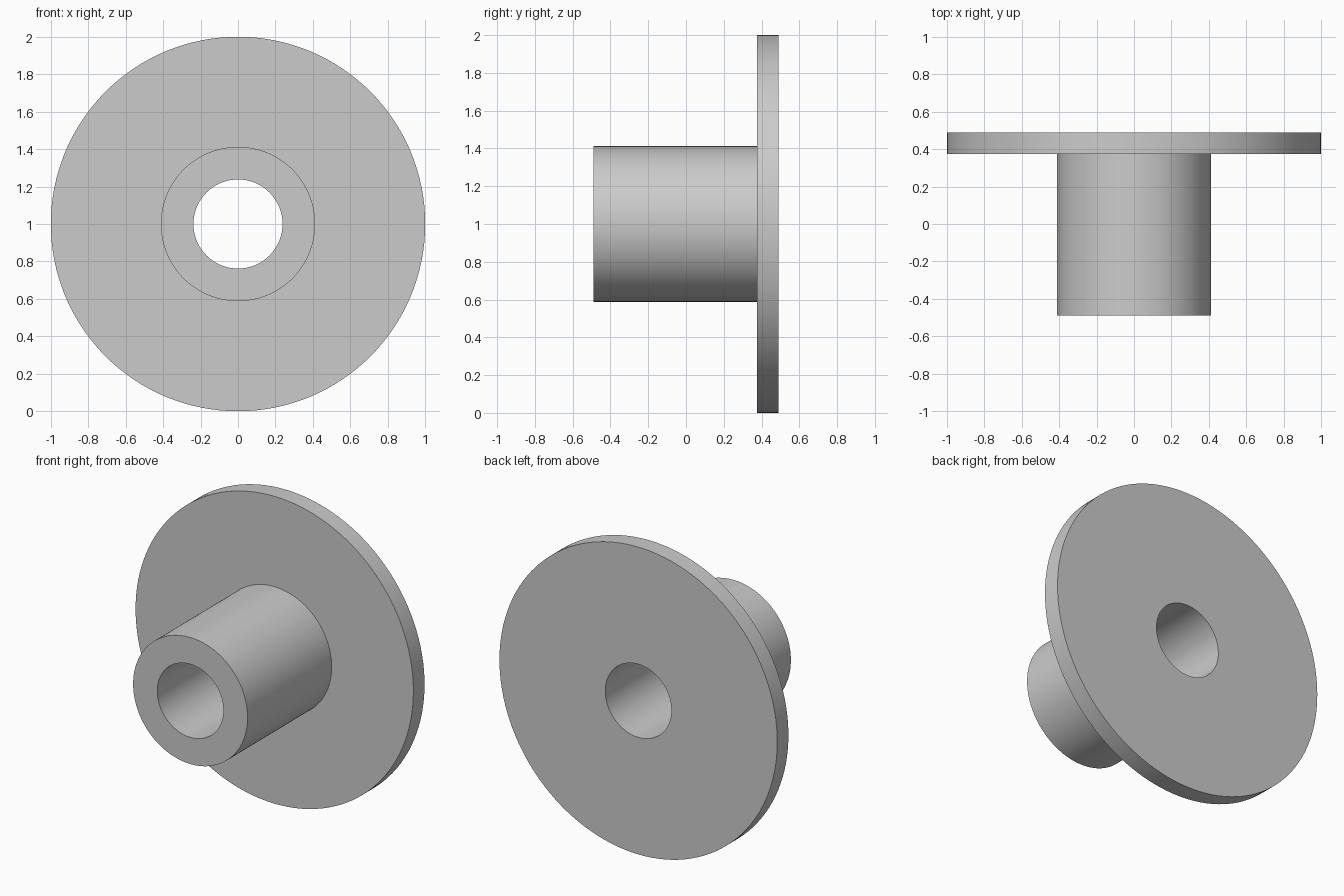
import bpy
import bmesh
import math
from mathutils import Matrix, Vector

cube = bpy.data.objects.get("Cube")
if cube:
    bpy.data.objects.remove(cube, do_unlink=True)

SEGMENTS = 128
BORE, HUB, FLANGE = 0.238, 0.412, 1.0      # radii
FRONT, STEP, BACK = -0.49, 0.375, 0.49     # positions along y

# Plain grey metal
grey = bpy.data.materials.new("plain grey")
grey.use_nodes = True
colour = (0.6, 0.6, 0.6, 1.0)
grey.diffuse_color = colour
grey.node_tree.nodes["Principled BSDF"].inputs["Base Color"].default_value = colour


def lathe(name, profile):
    """Revolve a closed (radius, y) profile about the y axis at z = 1."""
    bm = bmesh.new()
    verts = [bm.verts.new((r, y, 0)) for r, y in profile]
    edges = [bm.edges.new((v, verts[(i + 1) % len(verts)]))
             for i, v in enumerate(verts)]
    bmesh.ops.spin(bm, geom=verts + edges, cent=(0, 0, 0), axis=(0, 1, 0),
                   angle=math.tau, steps=SEGMENTS, use_merge=True)
    bmesh.ops.remove_doubles(bm, verts=bm.verts, dist=1e-5)
    bmesh.ops.recalc_face_normals(bm, faces=bm.faces)
    bmesh.ops.transform(bm, matrix=Matrix.Translation(Vector((0, 0, FLANGE))),
                        verts=bm.verts)
    mesh = bpy.data.meshes.new(name)
    bm.to_mesh(mesh)
    bm.free()
    mesh.materials.append(grey)
    obj = bpy.data.objects.new(name, mesh)
    bpy.context.collection.objects.link(obj)
    bpy.ops.object.select_all(action="DESELECT")
    obj.select_set(True)
    bpy.context.view_layer.objects.active = obj
    bpy.ops.object.shade_smooth_by_angle(angle=math.radians(30))
    return obj


# Hub tube and wide disc as one solid, bored through
lathe("flanged_bushing", [
    (BORE, FRONT), (HUB, FRONT), (HUB, STEP),
    (FLANGE, STEP), (FLANGE, BACK), (BORE, BACK),
])
